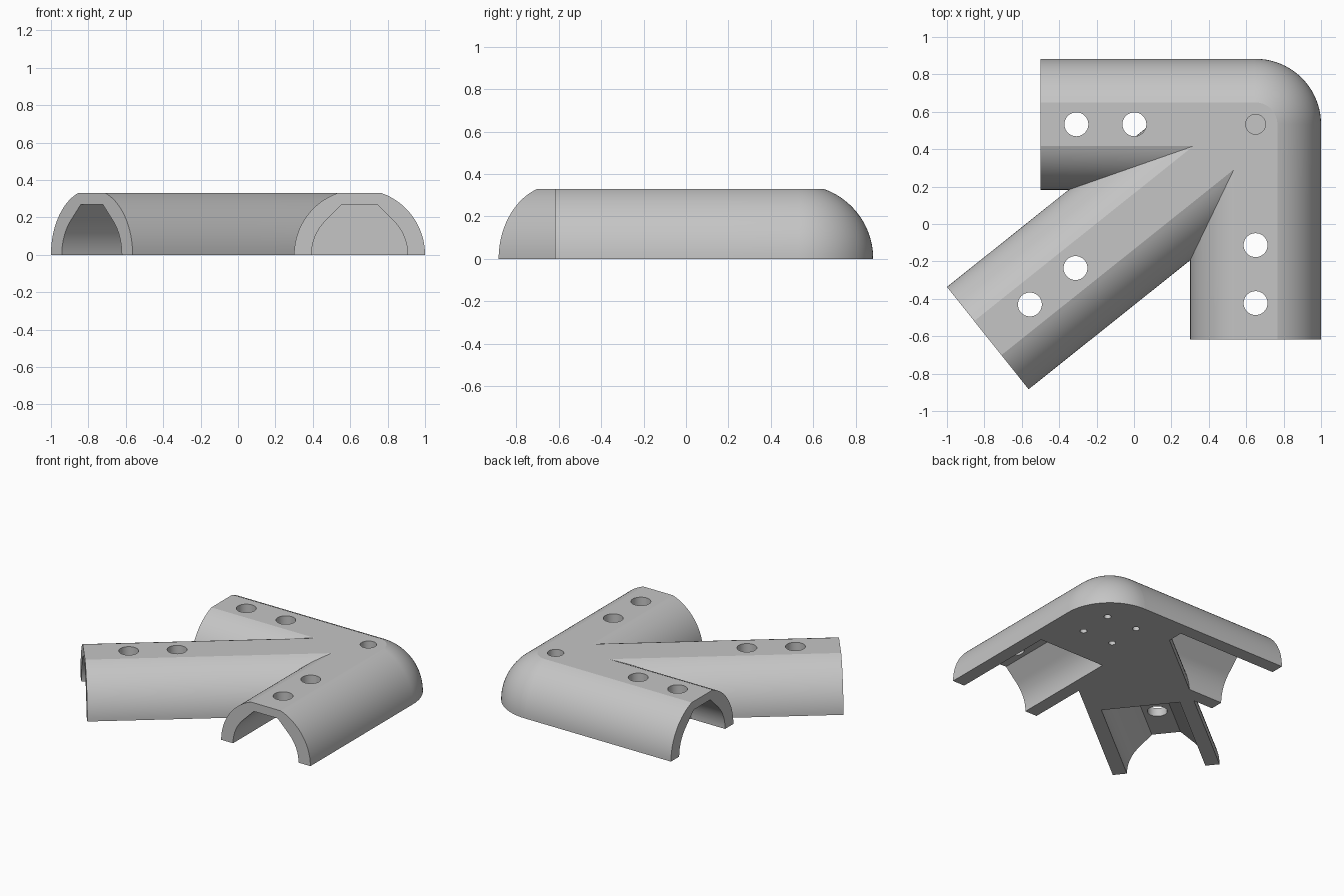
import bpy, bmesh
from math import sin, cos, asin, pi, radians
from mathutils import Matrix, Vector

cube = bpy.data.objects.get("Cube")
if cube:
    bpy.data.objects.remove(cube, do_unlink=True)

HUB = Vector((0.65, 0.533, 0))
R, TOP = 0.35, 0.33            # outer radius, flat top height
BORE, ROOF = 0.257, 0.27       # channel radius, channel ceiling

# direction, hub end, channel start, outer end, hole distances
ARMS = [
    (180, 0, 0.38, 1.15, (0.648, 0.958)),
    (270, 0, 0.38, 1.15, (0.646, 0.956)),
    (218.6, 0.1, 1.0, 1.832, (1.232, 1.544)),
]


def new_object(name, bm):
    bmesh.ops.recalc_face_normals(bm, faces=bm.faces)
    mesh = bpy.data.meshes.new(name)
    bm.to_mesh(mesh)
    bm.free()
    obj = bpy.data.objects.new(name, mesh)
    bpy.context.collection.objects.link(obj)
    return obj


def arc(radius, end, steps):
    return [(radius * cos(end * i / steps), radius * sin(end * i / steps)) for i in range(steps + 1)]


def ring(bm, half, x, scale=1):
    """Vertices of a mirrored half profile standing at distance x."""
    outline = half + [(-u, v) for u, v in reversed(half)]
    return [bm.verts.new((x, u * scale, v * scale)) for u, v in outline]


def extrude(bm, faces, distance):
    out = bmesh.ops.extrude_face_region(bm, geom=faces)
    moved = [g for g in out["geom"] if isinstance(g, bmesh.types.BMVert)]
    bmesh.ops.translate(bm, verts=moved, vec=(distance, 0, 0))


def aim(name, bm, angle):
    bm.transform(Matrix.Translation(HUB) @ Matrix.Rotation(radians(angle), 4, "Z"))
    return new_object(name, bm)


def make_arm(angle, hub_end, start, end):
    """Solid near the hub, an open channel from start to end."""
    bm = bmesh.new()
    skin, inner = ring(bm, outer, start), ring(bm, bore, start)
    wall = bm.faces.new(skin + inner[::-1])
    core = bm.faces.new(inner)
    extrude(bm, [wall, core], hub_end - start)
    extrude(bm, [wall], end - start)
    if wall.is_valid:
        bm.faces.remove(wall)
    return aim("arm", bm, angle)


def make_clearance(angle, start, end):
    """Slightly enlarged channel shape, open below the base."""
    bm = bmesh.new()
    face = bm.faces.new(ring(bm, [(BORE, -0.05)] + bore, start - 0.001, 1.004))
    extrude(bm, [face], end + 0.05 - start)
    return aim("clearance_cutter", bm, angle)


def pin(name, at, radius, low, high):
    bm = bmesh.new()
    bmesh.ops.create_cone(bm, cap_ends=True, segments=40, radius1=radius, radius2=radius,
                          depth=high - low,
                          matrix=Matrix.Translation((at.x, at.y, (low + high) / 2)))
    return new_object(name, bm)


def combine(body, other, operation):
    mod = body.modifiers.new("boolean", "BOOLEAN")
    mod.operation, mod.object, mod.solver = operation, other, "EXACT"
    bpy.context.view_layer.objects.active = body
    bpy.ops.object.modifier_apply(modifier=mod.name)
    bpy.data.objects.remove(other, do_unlink=True)


# Outer skin profile, and channel profile with a sloped, flattened roof
outer = arc(R, asin(TOP / R), 20)
bore = arc(BORE, pi / 4, 14)
bore.append((sum(bore[-1]) - ROOF, ROOF))

# Rounded corner, spun from the outer profile
bm = bmesh.new()
verts = [bm.verts.new((u, 0, v)) for u, v in [(0, 0)] + outer + [(0, TOP)]]
edges = [bm.edges.new(pair) for pair in zip(verts, verts[1:])]
bmesh.ops.spin(bm, geom=verts + edges, axis=(0, 0, 1), cent=(0, 0, 0),
               angle=2 * pi, steps=80, use_merge=True)
bmesh.ops.remove_doubles(bm, verts=bm.verts, dist=1e-5)
body = aim("corner_bracket", bm, 0)

# Three flat-topped arms, each drilled through the roof of its channel
arms = []
for angle, hub_end, start, end, holes in ARMS:
    arm = make_arm(angle, hub_end, start, end)
    for d in holes:
        at = HUB + d * Vector((cos(radians(angle)), sin(radians(angle)), 0))
        combine(arm, pin("hole_cutter", at, 0.064, 0.1, 0.5), "DIFFERENCE")
    arms.append(arm)

# Keep the slanted arm out of the two straight channels
for angle, _, start, end, _ in ARMS[:2]:
    combine(arms[2], make_clearance(angle, start, end), "DIFFERENCE")

for arm in arms:
    combine(body, arm, "UNION")

# Blind hole on the corner top and four small pilot holes underneath
combine(body, pin("hole_cutter", HUB, 0.053, 0.13, 0.5), "DIFFERENCE")
for sx in (-1, 1):
    for sy in (-1, 1):
        at = HUB + Vector((sx, sy, 0)) * 0.12
        combine(body, pin("pilot_cutter", at, 0.023, -0.1, 0.12), "DIFFERENCE")

# Plain grey material
grey = bpy.data.materials.new("plain_grey")
grey.use_nodes = True
colour = (0.56, 0.56, 0.56, 1)
grey.diffuse_color = colour
grey.node_tree.nodes["Principled BSDF"].inputs["Base Color"].default_value = colour
body.data.materials.clear()
body.data.materials.append(grey)

bpy.ops.object.select_all(action="DESELECT")
body.select_set(True)
bpy.context.view_layer.objects.active = body
bpy.ops.object.shade_smooth_by_angle(angle=radians(15))
